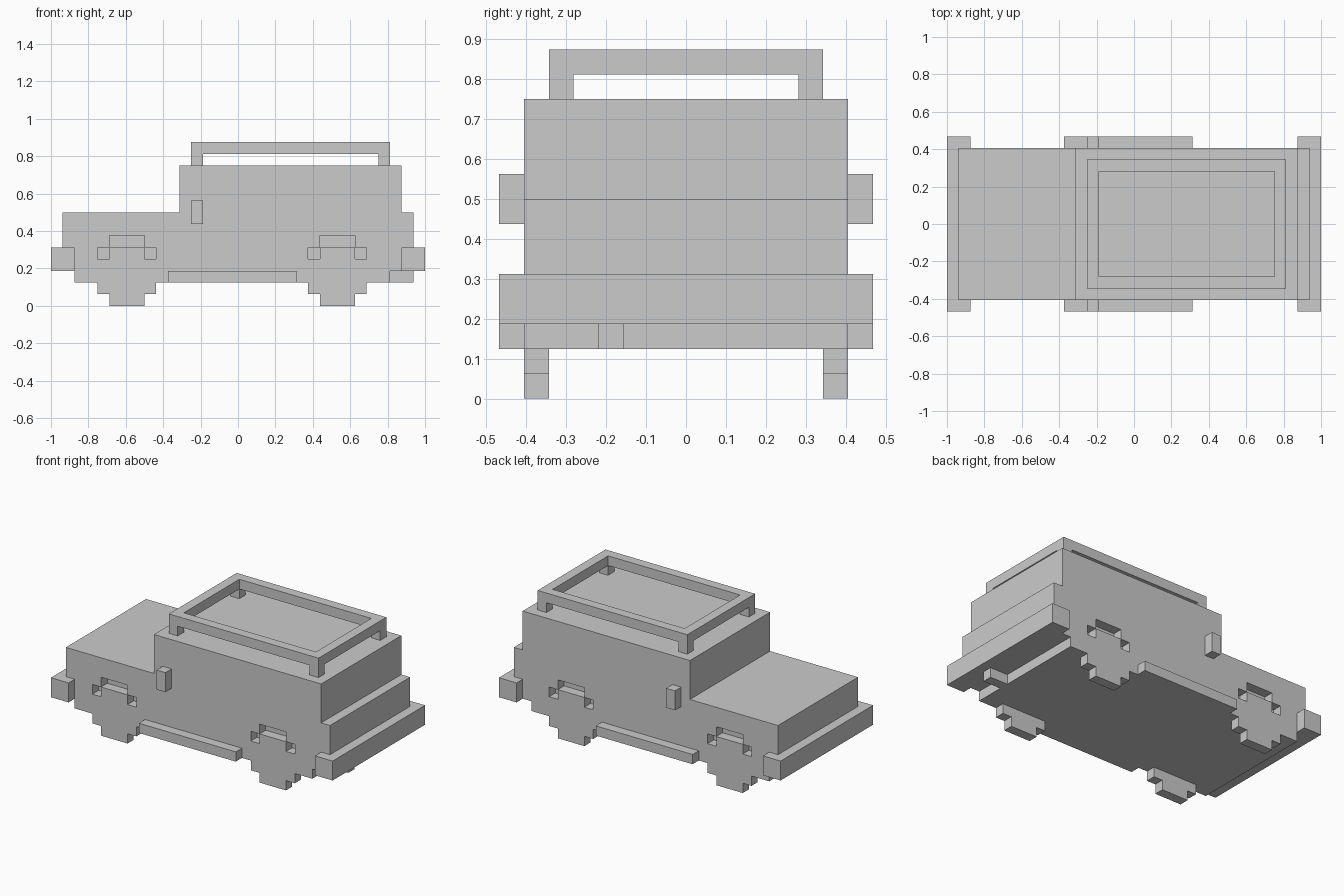
import bpy
import bmesh

cube = bpy.data.objects.get("Cube")
if cube:
    bpy.data.objects.remove(cube, do_unlink=True)

U = 1 / 16  # block size
BODY_HALF, INNER_HALF, OUTER_HALF = 6.5, 5.5, 7.5
WHEEL_STARTS = (-12, 6)

grey = bpy.data.materials.new("plain_grey")
grey.use_nodes = True
grey.diffuse_color = (0.6, 0.6, 0.6, 1)
grey.node_tree.nodes["Principled BSDF"].inputs["Base Color"].default_value = grey.diffuse_color


def prism(name, profile, y0, y1):
    """Extrude an x-z outline, in blocks, from y0 to y1."""
    bm = bmesh.new()
    face = bm.faces.new([bm.verts.new((x * U, y0 * U, z * U)) for x, z in profile])
    out = bmesh.ops.extrude_face_region(bm, geom=[face])
    moved = [v for v in out["geom"] if isinstance(v, bmesh.types.BMVert)]
    bmesh.ops.translate(bm, vec=(0, (y1 - y0) * U, 0), verts=moved)
    bmesh.ops.recalc_face_normals(bm, faces=bm.faces)
    mesh = bpy.data.meshes.new(name)
    bm.to_mesh(mesh)
    bm.free()
    mesh.materials.append(grey)
    obj = bpy.data.objects.new(name, mesh)
    bpy.context.collection.objects.link(obj)
    return obj


def box(name, x0, x1, y0, y1, z0, z1):
    return prism(name, [(x0, z0), (x1, z0), (x1, z1), (x0, z1)], y0, y1)


def arch(x):
    """Stepped wheel opening, starting at its lower front corner."""
    steps = [(0, 2), (0, 5), (1, 5), (1, 6), (4, 6), (4, 5), (5, 5), (5, 2)]
    return [(x + dx, z) for dx, z in steps]


# Body core, and side panels with wheel openings
upper = [(13, 2), (13, 3), (15, 3), (15, 8), (14, 8), (14, 12),
         (-5, 12), (-5, 8), (-15, 8), (-15, 3), (-14, 3)]
panel = [(-14, 2)] + [p for x in WHEEL_STARTS for p in arch(x)] + upper
prism("body_core", [(-14, 2)] + upper, -INNER_HALF, INNER_HALF)

for side, s in (("left", 1), ("right", -1)):
    prism(side + "_body_panel", panel, s * INNER_HALF, s * BODY_HALF)

    # Stepped wheels, flush with the panels
    for end, x in zip(("front", "rear"), WHEEL_STARTS):
        wheel = [(1, 0), (4, 0), (4, 1), (5, 1), (5, 4), (4, 4),
                 (4, 5), (1, 5), (1, 4), (0, 4), (0, 1), (1, 1)]
        prism(f"{end}_{side}_wheel", [(x + dx, z) for dx, z in wheel],
              s * INNER_HALF, s * BODY_HALF)

    # Running board and mirror
    box(side + "_running_board", -6, 5, s * BODY_HALF, s * OUTER_HALF, 2, 3)
    box(side + "_mirror", -4, -3, s * BODY_HALF, s * OUTER_HALF, 7, 9)

    # Roof rack side rail and posts
    box(side + "_rack_rail", -4, 13, s * 4.5, s * 5.5, 13, 14)
    for end, x in (("front", -4), ("rear", 12)):
        box(f"{end}_{side}_rack_post", x, x + 1, s * 4.5, s * 5.5, 12, 13)

# Rack cross rails and bumpers
for end, rail_x, bumper_x in (("front", -4, -16), ("rear", 12, 14)):
    box(end + "_rack_rail", rail_x, rail_x + 1, -4.5, 4.5, 13, 14)
    box(end + "_bumper", bumper_x, bumper_x + 2, -OUTER_HALF, OUTER_HALF, 3, 5)

# Exhaust
box("exhaust_pipe", 13, 15, -3.5, -2.5, 2, 3)
